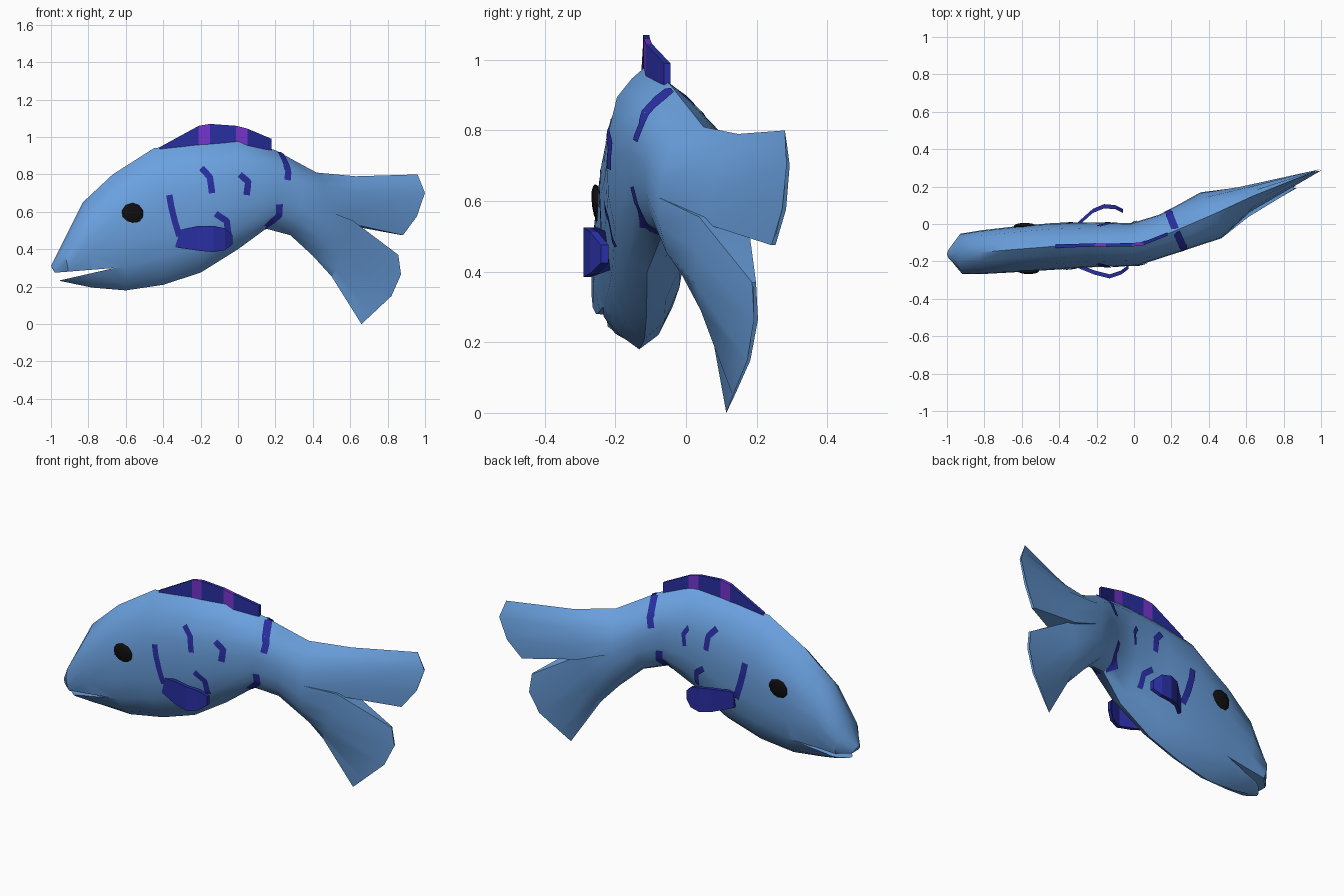
import bpy, bmesh, math
from mathutils import Vector
from mathutils.bvhtree import BVHTree

if "Cube" in bpy.data.objects:
    bpy.data.objects.remove(bpy.data.objects["Cube"])


def material(name, rgb):
    m = bpy.data.materials.new(name)
    m.diffuse_color = (*rgb, 1)
    m.use_nodes = True
    m.node_tree.nodes["Principled BSDF"].inputs["Base Color"].default_value = m.diffuse_color
    return m


BLUE = material("sky_blue", (0.145, 0.355, 0.74))
NAVY = material("deep_blue", (0.022, 0.028, 0.36))
PURPLE = material("purple", (0.18, 0.035, 0.62))
BLACK = material("black", (0.005, 0.005, 0.005))

# Bend of the spine seen from above
SPINE = [(-1.2, -.165), (-.92, -.16), (-.57, -.13), (-.3, -.11), (-.05, -.115),
         (.05, -.105), (.2, -.045), (.42, .05), (.6, .135), (.96, .28), (1.2, .34)]


def spine_y(x):
    for (x0, y0), (x1, y1) in zip(SPINE, SPINE[1:]):
        if x <= x1:
            return y0 + (y1 - y0) * (x - x0) / (x1 - x0)


def lateral(x):
    a = math.atan2(spine_y(x + .08) - spine_y(x - .08), .16)
    return Vector((-math.sin(a), math.cos(a), 0))


def make(name, verts, faces, mats, smooth=40):
    me = bpy.data.meshes.new(name)
    me.from_pydata(verts, [], faces)
    for m in mats:
        me.materials.append(m)
    bm = bmesh.new()
    bm.from_mesh(me)
    bmesh.ops.remove_doubles(bm, verts=bm.verts, dist=.004)
    if name[:6] != "stripe":
        bmesh.ops.recalc_face_normals(bm, faces=bm.faces)
    bm.to_mesh(me)
    bm.free()
    ob = bpy.data.objects.new(name, me)
    bpy.context.collection.objects.link(ob)
    bpy.ops.object.select_all(action='DESELECT')
    ob.select_set(True)
    bpy.context.view_layer.objects.active = ob
    if smooth:
        bpy.ops.object.shade_smooth_by_angle(angle=math.radians(smooth))
    return ob


skin_v, skin_f = [], []


def loft(section, rings, first_cap, last_cap):
    """ring: top x, top z, bottom x, bottom z, half width, side shift, bow x, bow z"""
    loop = section + [(-w, h) for w, h in reversed(section) if w > 0]
    n, base = len(loop), len(skin_v)
    for xt, zt, xb, zb, hw, *extra in rings:
        oy, bx, bz = extra or (0, 0, 0)
        lat = lateral((xt + xb) / 2)
        for w, h in loop:
            t, bow = (h + 1) / 2, 1 - abs(h)
            x = xb + (xt - xb) * t + bx * bow
            z = zb + (zt - zb) * t + bz * bow
            skin_v.append(Vector((x, spine_y(x) + oy, z)) + lat * w * hw)
    for r in range(len(rings) - 1):
        for i in range(n):
            j, q = (i + 1) % n, base + r * n
            skin_f.append((q + i, q + j, q + n + j, q + n + i))
    if first_cap:
        skin_f.append(tuple(range(base, base + n)))
    if last_cap:
        skin_f.append(tuple(range(len(skin_v) - n, len(skin_v))))


# Body, open at the tail fork
FORK = .1
LENS = [(0, 1), (.38, .87), (.75, .69), (.96, .35), (1, FORK), (.97, -.25),
        (.8, -.6), (.45, -.87), (0, -1)]
FORK_HW, TOP, BOTTOM = .135, (.42, .81), (.40, .365)
loft(LENS, [
    (-1.0, .31, -.95, .23, .03),
    (-.94, .43, -.90, .22, .108),
    (-.83, .65, -.78, .195, .117),
    (-.67, .80, -.60, .18, .122),
    (-.45, .94, -.40, .21, .125),
    (-.25, .965, -.2, .275, .12),
    (0, .985, 0, .40, .115),
    (.2, .93, .15, .51, .112),
    (.30, .875, .28, .475, .122),
    (*TOP, *BOTTOM, FORK_HW)], True, False)

# Tail lobes: each carries on from half of the last body section
upper = [(w, (h - FORK) * 2 / (1 - FORK) - 1) for w, h in LENS if h >= FORK] + [(0, -1)]
lower = [(0, 1)] + [(w, (h - FORK) * 2 / (1 + FORK) + 1) for w, h in LENS if h <= FORK]
t = (1 + FORK) / 2
MID = tuple(b + (a - b) * t for a, b in zip(TOP, BOTTOM))
loft(upper, [
    (*TOP, *MID, FORK_HW),
    (.63, .79, .58, .535, .075),
    (.96, .80, .88, .475, .006, 0, .095, .02)], False, True)
loft(lower, [
    (*MID, *BOTTOM, FORK_HW),
    (.58, .555, .50, .255, .075, -.02, 0, 0),
    (.855, .37, .66, 0, .006, -.045, .12, .02)], False, True)
body = make("body_and_tail", skin_v, skin_f, [BLUE])

# Mouth: a wedge cut out of the head
wedge = [(-.66, .30), (-1.1, .265), (-1.1, .20)]
cutter = make("mouth_cutter", [(x, y, z) for y in (-.6, .4) for x, z in wedge],
              [(0, 1, 2), (3, 4, 5), (0, 1, 4, 3), (1, 2, 5, 4), (2, 0, 3, 5)], [BLUE], 0)
cutter.hide_render = True
cut = body.modifiers.new("mouth", 'BOOLEAN')
cut.operation, cut.object, cut.solver = 'DIFFERENCE', cutter, 'EXACT'
bpy.context.view_layer.objects.active = body
bpy.ops.object.modifier_apply(modifier="mouth")
bpy.data.objects.remove(cutter)


# Fins: thin plates made of columns (x, y, bottom z, top z)
def fin(name, cols, purple=(), thick=.018):
    verts, faces = [], []
    for x, y, zb, zt in cols:
        verts += [(x, y - thick / 2, zb), (x, y - thick / 2, zt),
                  (x, y + thick / 2, zt), (x, y + thick / 2, zb)]
    for c in range(len(cols) - 1):
        for i in range(4):
            j = (i + 1) % 4
            faces.append((c * 4 + i, c * 4 + j, c * 4 + 4 + j, c * 4 + 4 + i))
    faces += [(0, 1, 2, 3), tuple(range(len(verts) - 4, len(verts)))]
    ob = make(name, verts, faces, [NAVY, PURPLE], 0)
    for p in ob.data.polygons:
        if p.index // 4 in purple and p.index < len(faces) - 2:
            p.material_index = 1


fin("dorsal_fin", [(x, spine_y(x), zb, zt) for x, zb, zt in [
    (-.42, .90, .945), (-.21, .94, 1.06), (-.15, .95, 1.07), (-.01, .95, 1.06),
    (.05, .94, 1.045), (.18, .89, .99)]], purple=(1, 3))

HEIGHTS = [(.41, .50), (.392, .525), (.385, .525), (.395, .512), (.425, .475)]
for side, label, path in [
        (-1, "near", [(-.335, .10), (-.21, .15), (-.13, .17), (-.07, .15), (-.03, .12)]),
        (1, "far", [(-.31, .10), (-.22, .18), (-.16, .205), (-.10, .20), (-.06, .18)])]:
    fin("side_fin_" + label, [(x, -.11 + side * d, zb, zt)
                              for (x, d), (zb, zt) in zip(path, HEIGHTS)], thick=.022)

# Stripes laid on the skin, and eyes, on both sides
tree = BVHTree.FromPolygons(skin_v, skin_f)


def on_skin(x, z, side, lift=.005):
    s = x + lateral(x).x * .09 * min(1, max(0, (.93 - z) / .1))
    lat = lateral(s) * side
    inward = -.005 if z > .7 else .005
    for step in range(40):           # slide onto the body when past its edge
        start = Vector((s, spine_y(s), z + step * inward)) + lat * .6
        hit = tree.ray_cast(start, -lat)[0]
        if hit:
            break
    return hit + lat * lift - Vector((0, 0, inward if step else 0))


STRIPES = [
    [(-.37, .69), (-.36, .63), (-.34, .55), (-.315, .47)],
    [(-.195, .835), (-.15, .785), (-.138, .70)],
    [(.01, .80), (.055, .76), (.045, .69)],
    [(-.12, .59), (-.06, .55), (-.05, .47)],
    [(.225, .925), (.265, .82), (.255, .77)],
    [(.215, .64), (.22, .58), (.165, .515)]]
for k, path in enumerate(STRIPES):
    pts = []
    for a, b in zip(path, path[1:]):
        pts += [Vector(a).lerp(Vector(b), i / 5) for i in range(5)]
    pts.append(Vector(path[-1]))
    for side, label in ((-1, "near"), (1, "far")):
        verts, faces = [], []
        for i, p in enumerate(pts):
            d = (pts[min(i + 1, len(pts) - 1)] - pts[max(i - 1, 0)]).normalized()
            for w in (-.017, 0, .017):
                verts.append(on_skin(p.x - d.y * w, p.y + d.x * w, side))
        for i in range(len(pts) - 1):
            for j in (0, 1):
                q = i * 3 + j
                quad = (q, q + 1, q + 4, q + 3)
                faces.append(quad[::-1] if side < 0 else quad)
        make(f"stripe_{k + 1}_{label}", verts, faces, [NAVY])

for side, label in ((-1, "near"), (1, "far")):
    bpy.ops.mesh.primitive_uv_sphere_add(segments=10, ring_count=8, radius=1,
                                         location=on_skin(-.567, .588, side, -.002),
                                         rotation=(math.radians(90 - side * 8), 0, 0))
    eye = bpy.context.object
    eye.name = "eye_" + label
    eye.scale = (.06, .06, .017)
    eye.data.materials.append(BLACK)
    bpy.ops.object.shade_smooth_by_angle(angle=math.radians(50))
